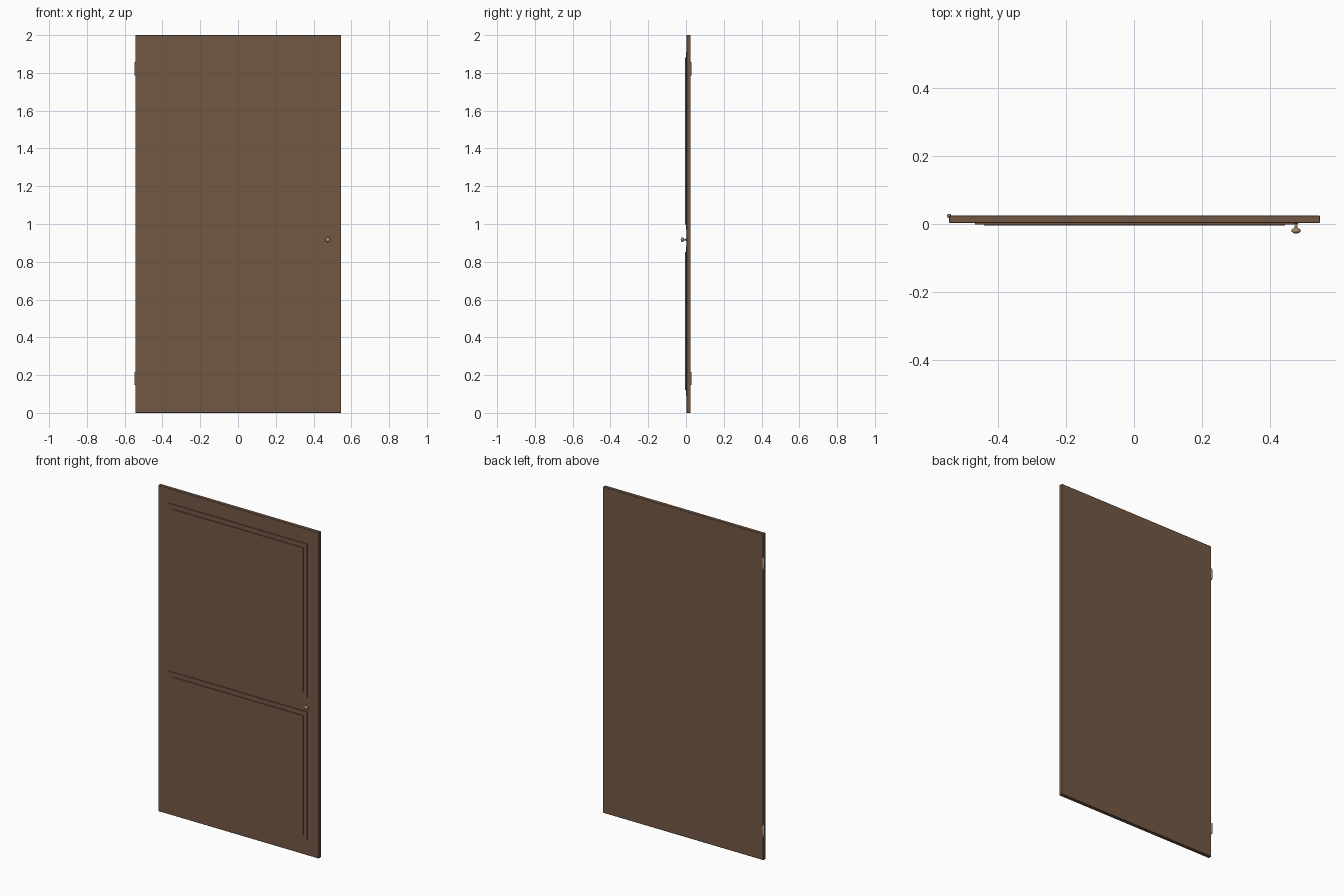
import bpy, bmesh
from math import cos, sin, pi
from mathutils import Matrix

if "Cube" in bpy.data.objects:
    bpy.data.objects.remove(bpy.data.objects["Cube"])


def material(name, color):
    m = bpy.data.materials.new(name)
    m.diffuse_color = (*color, 1)
    m.use_nodes = True
    m.node_tree.nodes["Principled BSDF"].inputs["Base Color"].default_value = m.diffuse_color
    return m


wood = material("brown_wood", (0.17, 0.098, 0.058))
metal = material("tan_brass", (0.38, 0.27, 0.16))
steel = material("pale_metal", (0.45, 0.38, 0.26))


def finish(bm, name, mat, smooth=False):
    bmesh.ops.recalc_face_normals(bm, faces=bm.faces)
    me = bpy.data.meshes.new(name)
    bm.to_mesh(me)
    bm.free()
    ob = bpy.data.objects.new(name, me)
    bpy.context.collection.objects.link(ob)
    me.materials.append(mat)
    if smooth:
        bpy.ops.object.select_all(action='DESELECT')
        ob.select_set(True)
        bpy.context.view_layer.objects.active = ob
        bpy.ops.object.shade_smooth_by_angle(angle=0.7)
    return ob


def box(name, x0, x1, y0, y1, z0, z1, bevel=0.0):
    bm = bmesh.new()
    bmesh.ops.create_cube(bm, size=1, matrix=Matrix.LocRotScale(
        ((x0 + x1) / 2, (y0 + y1) / 2, (z0 + z1) / 2), None,
        (x1 - x0, y1 - y0, z1 - z0)))
    if bevel:
        bmesh.ops.bevel(bm, geom=bm.edges[:], offset=bevel, segments=1, affect='EDGES')
    return finish(bm, name, wood)


def lathe(name, profile, axis_matrix, mat, sides=20):
    """Revolve (radius, height) points that start and end on the axis."""
    bm = bmesh.new()
    rings = []
    for r, h in profile:
        n = sides if r > 0 else 1
        rings.append([bm.verts.new((r * cos(2 * pi * i / sides),
                                    r * sin(2 * pi * i / sides), h)) for i in range(n)])
    for a, b in zip(rings, rings[1:]):
        for i in range(sides):
            j = (i + 1) % sides
            quad = [a[i % len(a)], a[j % len(a)], b[j % len(b)], b[i % len(b)]]
            bm.faces.new(list(dict.fromkeys(quad)))
    bm.transform(axis_matrix)
    return finish(bm, name, mat, True)


# Door slab
box("door_slab", -0.543, 0.546, 0.003, 0.025, 0, 2, 0.0015)

# Two stepped raised panels
for label, z0, z1 in (("upper", 0.97, 1.91), ("lower", 0.092, 0.88)):
    box(label + "_panel_border", -0.467, 0.47, -0.001, 0.005, z0, z1)
    box(label + "_panel_field", -0.44, 0.444, -0.005, 0.004, z0 + 0.028, z1 - 0.028)

# Knob: flared base, neck and rounded head, turned about the y axis
knob = [(0, 0), (0.008, 0), (0.008, 0.002), (0.005, 0.004), (0.0045, 0.015), (0.009, 0.017),
        (0.0125, 0.020), (0.0135, 0.0235), (0.0125, 0.027), (0.009, 0.030), (0.005, 0.0315), (0, 0.032)]
lathe("door_knob", knob,
      Matrix.Translation((0.476, 0.004, 0.917)) @ Matrix.Rotation(pi / 2, 4, 'X'), metal)

# Hinge barrels with tapered ends
pin = [(0, 0), (0.004, 0), (0.006, 0.006), (0.006, 0.064), (0.004, 0.070), (0, 0.070)]
for label, z in (("upper", 1.787), ("lower", 0.147)):
    lathe(label + "_hinge", pin, Matrix.Translation((-0.543, 0.024, z)), steel, 16)
